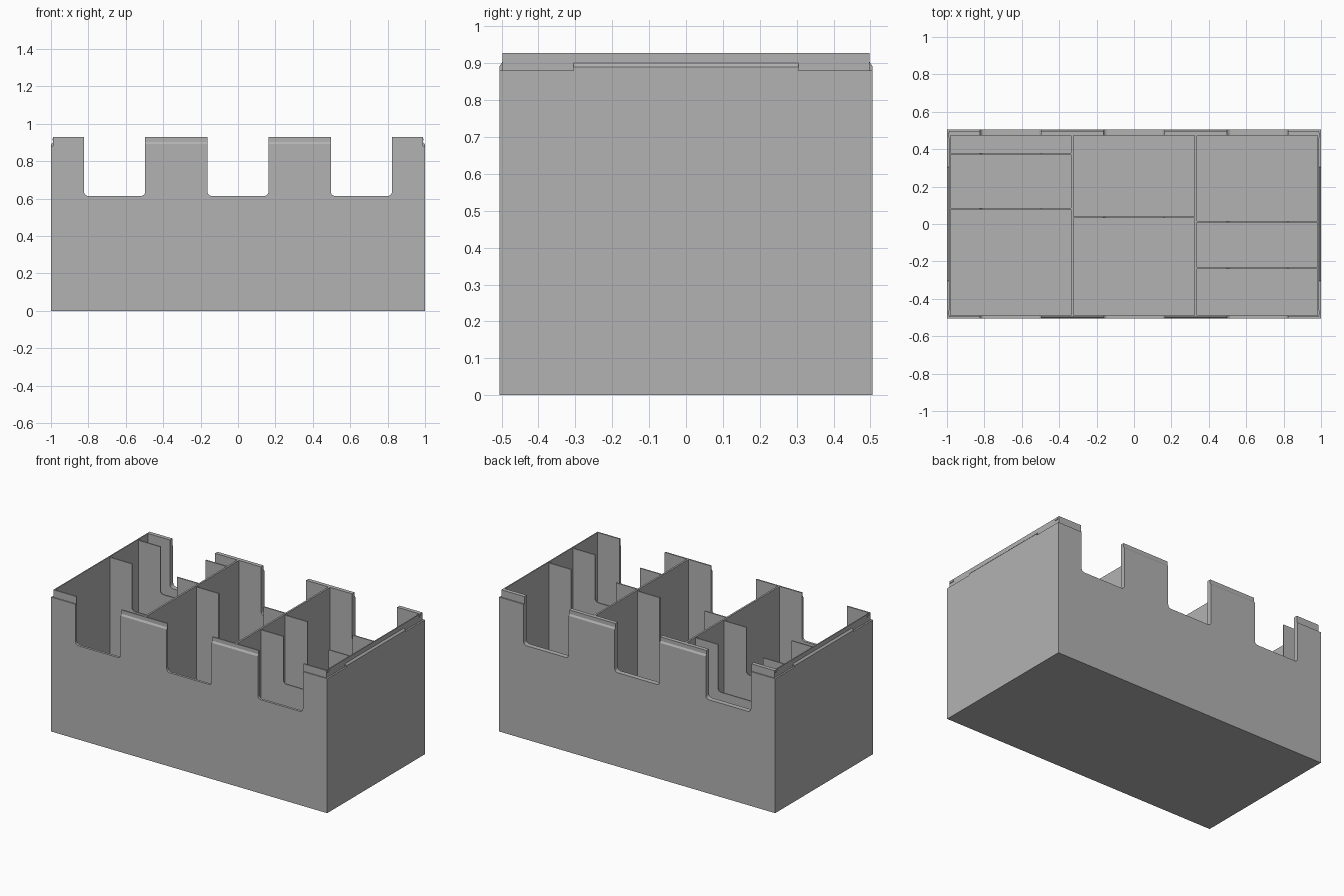
import bpy, bmesh, math

cube = bpy.data.objects.get("Cube")
if cube:
    bpy.data.objects.remove(cube, do_unlink=True)

grey = bpy.data.materials.new("plain grey")
grey.use_nodes = True
GREY = (0.45, 0.45, 0.45, 1)
grey.diffuse_color = GREY
grey.node_tree.nodes["Principled BSDF"].inputs["Base Color"].default_value = GREY

# Main dimensions
X, Y = 1.0, 0.505            # outer half sizes
IN_X, FRONT, BACK = 0.982, -0.489, 0.472   # inner wall faces
LEDGE, TOP, DIV_TOP = 0.88, 0.928, 0.922
FLOOR = 0.015
NOTCHES = (-0.66, 0.0, 0.66)
HALF, NOTCH_Z, RADIUS = 0.163, 0.614, 0.022


def prism(name, outline, direction):
    """Extrude a closed outline of 3D points along a direction."""
    bm = bmesh.new()
    face = bm.faces.new([bm.verts.new(p) for p in outline])
    new = bmesh.ops.extrude_face_region(bm, geom=[face])["geom"]
    verts = [v for v in new if isinstance(v, bmesh.types.BMVert)]
    bmesh.ops.translate(bm, verts=verts, vec=direction)
    bmesh.ops.recalc_face_normals(bm, faces=bm.faces)
    mesh = bpy.data.meshes.new(name)
    bm.to_mesh(mesh)
    bm.free()
    mesh.materials.append(grey)
    obj = bpy.data.objects.new(name, mesh)
    bpy.context.collection.objects.link(obj)
    return obj


def box(name, x0, x1, y0, y1, z0, z1):
    base = [(x0, y0, z0), (x1, y0, z0), (x1, y1, z0), (x0, y1, z0)]
    return prism(name, base, (0, 0, z1 - z0))


def notched_panel(name, x0, x1, y0, y1, top):
    """Upright panel with round-cornered notches in its upper edge."""
    pts = [(x0, 0), (x1, 0), (x1, top)]
    for c in reversed(NOTCHES):
        if not x0 < c < x1:
            continue
        pts.append((c + HALF, top))
        for side, start in ((1, 0), (-1, -90)):
            cx = c + side * (HALF - RADIUS)
            for i in range(6):
                a = math.radians(start - 18 * i)
                pts.append((cx + RADIUS * math.cos(a),
                            NOTCH_Z + RADIUS + RADIUS * math.sin(a)))
        pts.append((c - HALF, top))
    pts.append((x0, top))
    return prism(name, [(x, y0, z) for x, z in pts], (0, y1 - y0, 0))


# Floor and full walls up to the ledge
box("floor", -IN_X, IN_X, FRONT, BACK, 0, FLOOR)
notched_panel("front_wall", -IN_X, IN_X, -Y, FRONT, LEDGE)
notched_panel("back_wall", -IN_X, IN_X, BACK, Y, LEDGE)

# End walls, each with a recessed lip, a sloped ridge and two small nubs
LIP_X, LIP_Y = 0.989, 0.498
for s, label in ((1, "left"), (-1, "right")):
    box(label + "_wall", s * IN_X, s * X, -Y, Y, 0, LEDGE)
    box(label + "_lip", s * IN_X, s * LIP_X, -LIP_Y, LIP_Y, LEDGE, TOP)
    ridge = [(LIP_X, LEDGE), (X, LEDGE), (X, 0.889), (LIP_X, 0.9)]
    prism(label + "_ridge", [(s * x, -0.305, z) for x, z in ridge], (0, 0.61, 0))
    for t in (1, -1):
        box(label + "_nub", s * LIP_X, s * (LIP_X + 0.004),
            t * 0.462, t * 0.488, 0.91, 0.92)

# Thinner lips on the tabs of the front and back walls
edges = [-IN_X] + [c + s * HALF for c in NOTCHES for s in (-1, 1)] + [IN_X]
tabs = list(zip(edges[::2], edges[1::2]))
for label, s, inner in (("front", -1, FRONT), ("back", 1, BACK)):
    for i, (x0, x1) in enumerate(tabs):
        box(label + "_tab_lip", x0, x1, inner, s * LIP_Y, LEDGE, TOP)
        if i in (1, 2):
            ridge = [(LIP_Y, LEDGE), (Y, LEDGE), (Y, 0.892), (LIP_Y, 0.903)]
            prism(label + "_tab_ridge", [(x0, s * y, z) for y, z in ridge],
                  (x1 - x0, 0, 0))

# Two long partitions, then the notched dividers of the three bays
PART, THIN = 0.33, 0.004
for s in (1, -1):
    box("partition", s * PART - 0.006, s * PART + 0.006, FRONT, BACK, FLOOR, TOP)

bays = (
    (-IN_X, -PART, (0.375, 0.082)),
    (-PART, PART, (0.036,)),
    (PART, IN_X, (0.013, -0.237)),
)
for x0, x1, rows in bays:
    for y in rows:
        notched_panel("divider", x0, x1, y - THIN, y + THIN, DIV_TOP)
